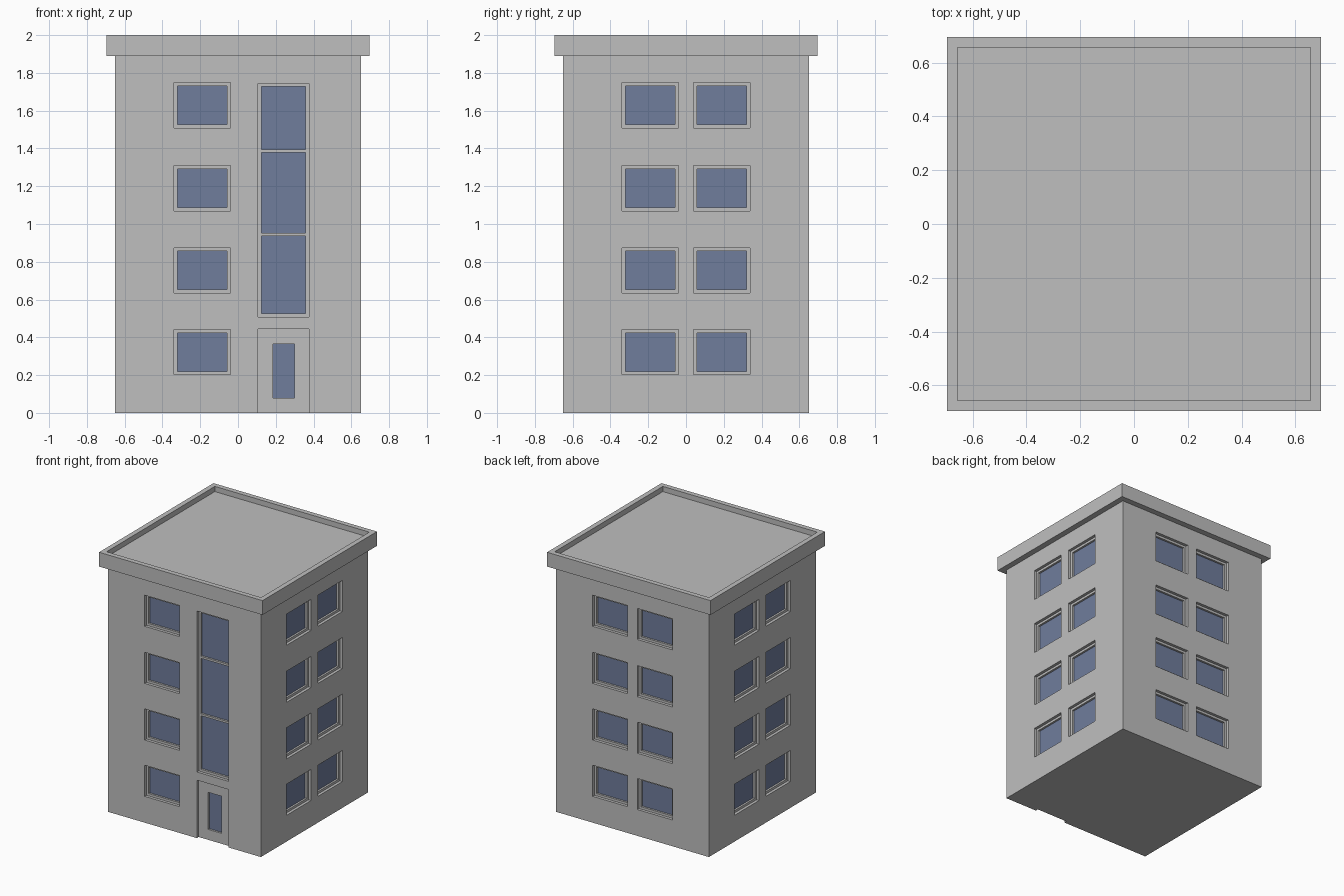
import bpy, bmesh, math
from mathutils import Matrix, Vector

if "Cube" in bpy.data.objects:
    bpy.data.objects.remove(bpy.data.objects["Cube"])


def make_material(name, color):
    mat = bpy.data.materials.new(name)
    mat.diffuse_color = color
    mat.use_nodes = True
    mat.node_tree.nodes["Principled BSDF"].inputs["Base Color"].default_value = color
    return mat


concrete = make_material("concrete grey", (0.52, 0.52, 0.52, 1))
glass = make_material("blue glass", (0.16, 0.205, 0.335, 1))

HALF = 0.65        # half width of the body
EAVES = 1.89       # underside of the cornice
REVEAL = 0.022     # depth from wall to frame
GLAZING = 0.037    # depth from wall to glass
RIM = 0.018        # frame width


def finish(name, bm):
    mesh = bpy.data.meshes.new(name)
    bm.to_mesh(mesh)
    bm.free()
    mesh.materials.append(concrete)
    mesh.materials.append(glass)
    obj = bpy.data.objects.new(name, mesh)
    bpy.context.collection.objects.link(obj)
    return obj


def box(name, low, high):
    low, high = Vector(low), Vector(high)
    bm = bmesh.new()
    bmesh.ops.create_cube(bm, size=1)
    bmesh.ops.scale(bm, vec=high - low, verts=bm.verts)
    bmesh.ops.translate(bm, vec=(low + high) / 2, verts=bm.verts)
    return finish(name, bm)


def grown(rect, d):
    u0, u1, z0, z1 = rect
    return (u0 - d, u1 + d, z0 - d, z1 + d)


def wall(name, angle, openings):
    """Wall with recessed openings, each an (outer, pane) pair of rectangles."""
    bm = bmesh.new()
    turn = Matrix.Rotation(angle, 3, "Z")

    def loop(rect, depth):
        u0, u1, z0, z1 = rect
        corners = ((u0, z0), (u1, z0), (u1, z1), (u0, z1))
        return [turn @ Vector((u, depth - HALF, z)) for u, z in corners]

    def face(points, index=0):
        bm.faces.new([bm.verts.new(p) for p in points]).material_index = index

    def band(a, b, skip_bottom=False):
        for i in range(4):
            if not (skip_bottom and i == 0):
                j = (i + 1) % 4
                face((a[i], a[j], b[j], b[i]))

    # Plain wall between the openings
    us = sorted({-HALF, HALF} | {u for o, _ in openings for u in o[:2]})
    zs = sorted({0, EAVES} | {z for o, _ in openings for z in o[2:]})
    for u0, u1 in zip(us, us[1:]):
        for z0, z1 in zip(zs, zs[1:]):
            u, z = (u0 + u1) / 2, (z0 + z1) / 2
            if not any(o[0] < u < o[1] and o[2] < z < o[3] for o, _ in openings):
                face(loop((u0, u1, z0, z1), 0))

    # Reveal, frame and glass of each opening
    for outer, pane in openings:
        front, frame = loop(outer, 0), loop(outer, REVEAL)
        inner, back = loop(pane, REVEAL), loop(pane, GLAZING)
        band(front, frame, skip_bottom=outer[2] == 0)
        band(frame, inner)
        band(inner, back)
        face(back, 1)
    bmesh.ops.remove_doubles(bm, verts=bm.verts, dist=0.0001)
    return finish(name, bm)


def window_column(center):
    panes = [(center - 0.131, center + 0.131, z, z + 0.203)
             for z in (0.22, 0.653, 1.088, 1.527)]
    return [(grown(p, RIM), p) for p in panes]


# Walls
door = ((0.105, 0.375, 0, 0.445), (0.185, 0.3, 0.08, 0.365))
stair_pane = (0.124, 0.357, 0.526, 1.727)
stair_window = (grown(stair_pane, RIM), stair_pane)
wall("front_wall", 0, window_column(-0.19) + [door, stair_window])
pair = window_column(-0.19) + window_column(0.19)
for name, quarter in (("left_wall", 1), ("back_wall", 2), ("right_wall", 3)):
    wall(name, quarter * math.pi / 2, pair)

# Crossbars of the tall stair window
for name, z in (("lower_crossbar", 0.945), ("upper_crossbar", 1.386)):
    box(name, (stair_pane[0], REVEAL - HALF, z - 0.008),
        (stair_pane[1], GLAZING - HALF, z + 0.008))

# Underside with the doorway notch
bm = bmesh.new()
x0, x1 = door[0][:2]
outline = [(-HALF, -HALF), (x0, -HALF), (x0, REVEAL - HALF), (x1, REVEAL - HALF),
           (x1, -HALF), (HALF, -HALF), (HALF, HALF), (-HALF, HALF)]
bm.faces.new([bm.verts.new((x, y, 0)) for x, y in reversed(outline)])
finish("underside", bm)

# Roof slab with a sunken deck inside the parapet
bm = bmesh.new()
bmesh.ops.create_cube(bm, size=1)
bmesh.ops.scale(bm, vec=(1.39, 1.39, 2 - EAVES), verts=bm.verts)
bmesh.ops.translate(bm, vec=(0, 0, (2 + EAVES) / 2), verts=bm.verts)
top = max(bm.faces, key=lambda f: f.calc_center_median().z)
bmesh.ops.inset_individual(bm, faces=[top], thickness=0.054)
deck = bmesh.ops.extrude_discrete_faces(bm, faces=[top])["faces"][0]
bmesh.ops.translate(bm, vec=(0, 0, -0.04), verts=deck.verts)
finish("roof_parapet", bm)
